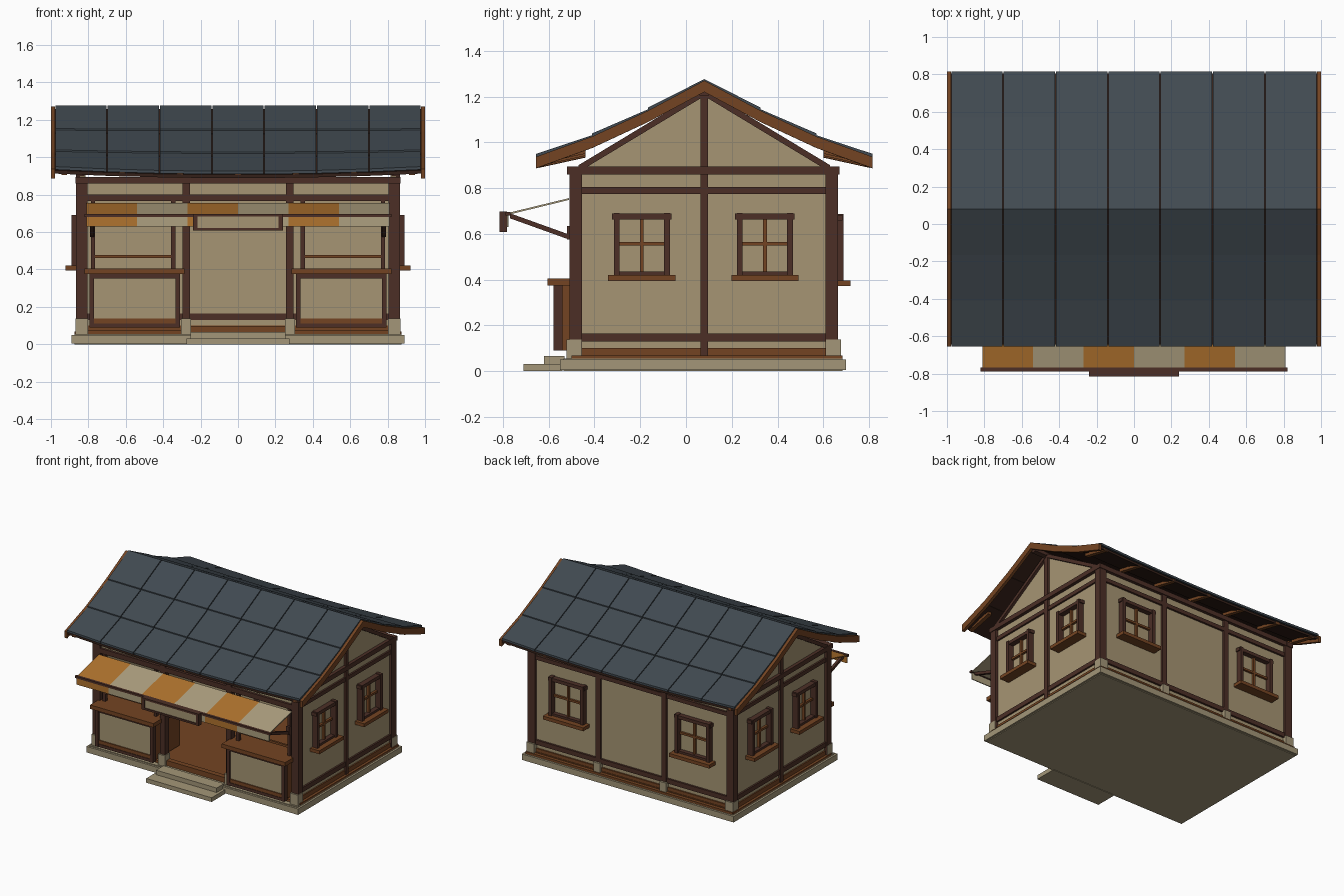
import bpy, math

if "Cube" in bpy.data.objects:
    bpy.data.objects.remove(bpy.data.objects["Cube"])


def mat(name, r, g, b):
    m = bpy.data.materials.new(name)
    m.diffuse_color = tuple((c / 255 / 12.92 if c < 11 else ((c / 255 + .055) / 1.055) ** 2.4) for c in (r, g, b)) + (1,)
    m.use_nodes = True
    m.node_tree.nodes["Principled BSDF"].inputs["Base Color"].default_value = m.diffuse_color
    return m


WALL = mat("plaster", 166, 149, 115)
STONE = mat("stone", 163, 150, 120)
DARK = mat("dark_timber", 76, 47, 38)
WOOD = mat("warm_timber", 116, 68, 34)
SLATE = mat("slate", 65, 74, 81)
ORANGE = mat("orange_cloth", 176, 115, 46)
CREAM = mat("cream_cloth", 174, 160, 128)
UNDER = mat("roof_underside", 52, 32, 24)

QUADS = [(0, 3, 2, 1), (4, 5, 6, 7), (0, 1, 5, 4), (1, 2, 6, 5), (2, 3, 7, 6), (3, 0, 4, 7)]
CY = 0.08  # centre line of the house in y


def make(name, hexes, material):
    """One object from a list of eight-cornered solids."""
    vs, fs = [], []
    for h in hexes:
        n = len(vs)
        vs += h
        fs += [tuple(n + i for i in q) for q in QUADS]
    me = bpy.data.meshes.new(name)
    me.from_pydata(vs, [], fs)
    me.materials.append(material)
    ob = bpy.data.objects.new(name, me)
    bpy.context.collection.objects.link(ob)
    # consistent outward normals
    import bmesh
    bm = bmesh.new()
    bm.from_mesh(me)
    bmesh.ops.recalc_face_normals(bm, faces=bm.faces)
    bm.to_mesh(me)
    bm.free()
    return ob


def box(x0, x1, y0, y1, z0, z1):
    return [(x0, y0, z0), (x1, y0, z0), (x1, y1, z0), (x0, y1, z0),
            (x0, y0, z1), (x1, y0, z1), (x1, y1, z1), (x0, y1, z1)]


def strut(x0, x1, a, b, t):
    """Bar in the yz plane from a to b, hanging t below the line."""
    return [(x0, a[0], a[1] - t), (x1, a[0], a[1] - t), (x1, b[0], b[1] - t), (x0, b[0], b[1] - t),
            (x0, a[0], a[1]), (x1, a[0], a[1]), (x1, b[0], b[1]), (x0, b[0], b[1])]


def flip(h, axis, c=0):
    return [tuple(2 * c - v if i == axis else v for i, v in enumerate(p)) for p in h]


def both(hs):
    return hs + [flip(h, 0) for h in hs]


def both_y(hs):
    return hs + [flip(h, 1, CY) for h in hs]


# Stone base, steps and post feet
make("stone_base", [box(-.89, .89, -.55, .70, .005, .05), box(-.875, .875, -.535, .685, 0, .056)], STONE)
make("steps", [box(-.275, .275, -.71, -.54, 0, .032), box(-.255, .255, -.62, -.53, .03, .066)], STONE)
make("post_feet", both([box(.803, .868, y, y + .065, .055, .138) for y in (-.522, .612)]
                       + [box(.25, .305, y, y + .065, .055, .138) for y in (-.522, .612)]), STONE)

# Floor and ground sill
make("floor", [box(-.85, .85, -.50, .66, .05, .075), box(-.25, .25, -.50, -.46, .07, .095)], WOOD)
make("ground_sill", both([box(.825, .855, -.47, .63, .055, .1), box(.84, .875, -.50, .68, .052, .068)])
     + [box(-.84, .84, .62, .656, .055, .1), box(-.87, .87, .65, .685, .052, .068)], WOOD)

# Plaster walls and gables
make("side_walls", both([box(.815, .845, -.47, .63, .1, .9)]), WALL)
make("back_wall", [box(-.84, .84, .615, .645, .1, .88)], WALL)
make("front_upper_panel", [box(-.84, .84, -.49, -.465, .79, .87)], WALL)
make("gables", both([[(x, y, z) for z, ys in ((.88, (-.455, .615)), (1.21, (CY - .005, CY + .005)))
                      for x, y in ((.815, ys[0]), (.845, ys[0]), (.845, ys[1]), (.815, ys[1]))]]), WALL)

# Timber frame
make("corner_posts", both([box(.805, .865, y, y + .055, .06, .89) for y in (-.51, .61)]), DARK)
make("bay_posts", both([box(.257, .297, y, y + .05, .06, .88) for y in (-.51, .612)]), DARK)
make("gable_posts", both([box(.82, .862, .063, .097, .068, 1.22)]), DARK)
make("side_beams", both([box(.82, .858, -.46, .62, a, b) for a, b in ((.13, .165), (.775, .805))]
                        + [box(.815, .87, -.52, .67, .86, .895)]), DARK)
make("back_beams", [box(-.84, .84, .61, .66, a, b) for a, b in ((.13, .165), (.775, .805))]
     + [box(-.87, .87, .605, .668, .86, .895)], DARK)
make("front_beams", [box(-.84, .84, -.508, -.46, .765, .802), box(-.87, .87, -.52, -.46, .86, .895)], DARK)
make("gable_rakes", both(both_y([strut(.82, .866, (CY, 1.232), (-.47, .9), .03)])), DARK)

# Front window frames over the counters
make("front_bay_frames", both([box(.335, .357, -.50, -.475, .4, .77), box(.765, .787, -.50, -.475, .4, .77)]), DARK)
make("front_bay_rails", both([box(.34, .78, -.496, -.48, .462, .478)]), WOOD)


# Windows: u along the wall, w outward
def window(name, place, c, hw, z0, z1):
    def b(u0, u1, w0, w1, a, d):
        p, q = place(c + u0, w0), place(c + u1, w1)
        return box(min(p[0], q[0]), max(p[0], q[0]), min(p[1], q[1]), max(p[1], q[1]), a, d)
    t = .025
    make(name + "_frame", [b(-hw, -hw + t, -.01, .045, z0, z1), b(hw - t, hw, -.01, .045, z0, z1),
                           b(-hw - .008, hw + .008, -.01, .04, z1 - t - .004, z1 - .004),
                           b(-hw, hw, -.01, .035, z0, z0 + .016)], DARK)
    zm = (z0 + z1) / 2
    make(name + "_bars", [b(-.008, .008, -.01, .02, z0, z1 - t), b(-hw + t, hw - t, -.01, .018, zm - .008, zm + .008)], WOOD)
    make(name + "_sill", [b(-hw - .025, hw + .025, -.01, .077, z0 - .026, z0)], WOOD)


for s, side in ((-1, "left"), (1, "right")):
    for c, n in ((-.193, "front"), (.345, "rear")):
        window(f"{side}_{n}_window", lambda u, w, s=s: (s * (.845 + w), u), c, .122, .42, .692)
    window(f"back_{side}_window", lambda u, w: (u, .643 + w), s * .53, .145, .397, .687)

# Counters
make("counter_tops", both([box(.287, .82, -.605, -.22, .375, .405)]), WOOD)
make("counter_bodies", both([box(.325, .78, -.558, -.23, .09, .38)]), WOOD)
make("counter_panels", both([box(.325, .78, -.566, -.55, .13, .365)]), WALL)
make("counter_frames", both([box(.31, .335, -.58, -.54, .09, .375), box(.77, .795, -.58, -.54, .09, .375),
                             box(.31, .795, -.578, -.54, .352, .376), box(.31, .795, -.578, -.54, .09, .112)]), DARK)
make("counter_kick_rails", both([box(.335, .77, -.574, -.54, .112, .138)]), WOOD)

# Striped awning with short valance
for name, m, k in (("awning_orange", ORANGE, 0), ("awning_cream", CREAM, 1)):
    hs = []
    for i in range(k, 6, 2):
        x0 = -.81 + .27 * i
        hs += [strut(x0, x0 + .27, (-.775, .692), (-.512, .756), .008), box(x0, x0 + .27, -.782, -.775, .63, .69)]
    make(name, hs, m)
make("awning_bar", [box(-.82, .82, -.788, -.768, .68, .696)], DARK)
make("awning_struts", both([strut(.77, .79, (-.77, .69), (-.505, .595), .022), box(.768, .792, -.52, -.5, .575, .635)]), DARK)

# Blank hanging sign
make("sign_board", [box(-.225, .225, -.808, -.785, .62, .685)], WALL)
make("sign_frame", [box(-.24, .24, -.815, -.782, .683, .697), box(-.24, .24, -.815, -.782, .608, .622)]
     + both([box(.217, .24, -.815, -.782, .61, .695)]), DARK)

# Roof: concave slope with raised end corners
PROFILE = [(0, 1.276), (.245, 1.142), (.49, 1.02), (.735, .917)]


def roof_z(x, d):
    for (d0, z0), (d1, z1) in zip(PROFILE, PROFILE[1:]):
        if d <= d1 + 1e-6:
            z = z0 + (z1 - z0) * (d - d0) / (d1 - d0)
            break
    return z + .026 * (d / .735) ** 2 * x * x


def slab(x0, x1, d0, d1, up, low, t):
    """Roof piece; up and low are the offsets of its two edges."""
    c = [(x0, d0, up), (x1, d0, up), (x1, d1, low), (x0, d1, low)]
    return [(x, CY - d, roof_z(x, d) + o - t) for x, d, o in c] + [(x, CY - d, roof_z(x, d) + o) for x, d, o in c]


cols = [-.98 + .28 * i for i in range(7)]
ds = [p[0] for p in PROFILE]
rows = list(zip(ds, ds[1:]))
make("roof_tiles", both_y([slab(x + .003, x + .277, a, b, 0, .008, .016) for x in cols for a, b in rows]), SLATE)
make("roof_deck", both_y([slab(x, x + .28, a, min(b, .725), -.017, -.015, .018) for x in cols for a, b in rows]), UNDER)
make("barge_boards", both(both_y([slab(.978, 1.0, a, b, -.006, -.006, .05) for a, b in rows])), WOOD)
make("eave_rafters", both_y([strut(x - .015, x + .015, (-.645, .91 + .02 * x * x), (-.44, .955 + .02 * x * x), .022)
                             for x in (-.93, -.62, -.31, 0, .31, .62, .93)]), WOOD)
make("ridge_beam", [box(-.97, .97, CY - .02, CY + .02, 1.205, 1.24)], DARK)
